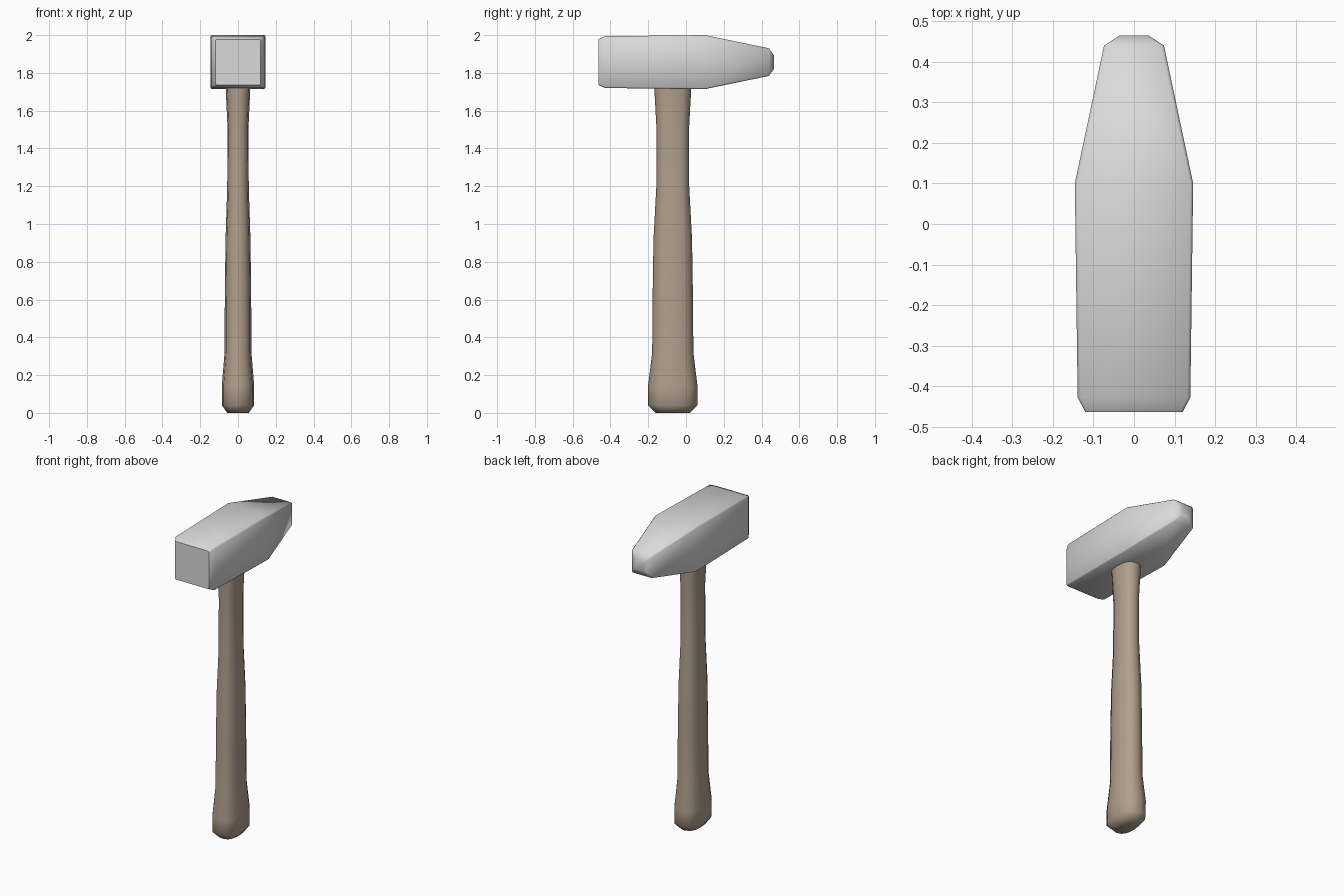
import bpy, bmesh, math
from mathutils import Vector

cube = bpy.data.objects.get("Cube")
if cube:
    bpy.data.objects.remove(cube, do_unlink=True)


def material(name, rgb):
    mat = bpy.data.materials.new(name)
    mat.use_nodes = True
    mat.diffuse_color = (*rgb, 1)
    bsdf = next(n for n in mat.node_tree.nodes if n.type == 'BSDF_PRINCIPLED')
    bsdf.inputs["Base Color"].default_value = (*rgb, 1)
    return mat


def loft(name, rings, mat, angle):
    """Skin a list of closed rings and cap both ends."""
    bm = bmesh.new()
    loops = [[bm.verts.new(p) for p in ring] for ring in rings]
    for a, b in zip(loops, loops[1:]):
        n = len(a)
        for i in range(n):
            j = (i + 1) % n
            bm.faces.new((a[i], a[j], b[j], b[i]))
    bm.faces.new(loops[0])
    bm.faces.new(loops[-1])
    bmesh.ops.recalc_face_normals(bm, faces=bm.faces)
    mesh = bpy.data.meshes.new(name)
    bm.to_mesh(mesh)
    bm.free()
    mesh.materials.append(mat)
    obj = bpy.data.objects.new(name, mesh)
    bpy.context.collection.objects.link(obj)
    bpy.ops.object.select_all(action='DESELECT')
    obj.select_set(True)
    bpy.context.view_layer.objects.active = obj
    bpy.ops.object.shade_smooth_by_angle(angle=math.radians(angle))
    return obj


steel = material("light_steel", (0.70, 0.70, 0.70))
wood = material("brown_wood", (0.44, 0.35, 0.265))

# Head: square block tapering to a blunt peen, with fine chamfered edges
HEAD_Z, EDGE = 1.857, 0.007


def head_ring(y, hx, hz):
    corners = []
    for sx, sz in ((1, 1), (-1, 1), (-1, -1), (1, -1)):
        pair = [Vector((sx * hx, y, HEAD_Z + sz * (hz - EDGE))),
                Vector((sx * (hx - EDGE), y, HEAD_Z + sz * hz))]
        corners += pair if sx * sz > 0 else pair[::-1]
    return corners


head_sections = [(-0.464, 0.12, 0.121), (-0.428, 0.139, 0.137),
                 (0.1, 0.146, 0.143), (0.44, 0.074, 0.073),
                 (0.465, 0.036, 0.036)]
loft("hammer_head", [head_ring(*s) for s in head_sections], steel, 50)

# Handle: flattened oval grip flaring at the butt and under the head
HANDLE_Y, SIDES, POWER = -0.07, 12, 0.8


def handle_ring(z, hx, hy):
    ring = []
    for i in range(SIDES):
        a = 2 * math.pi * i / SIDES
        c, s = math.cos(a), math.sin(a)
        ring.append((math.copysign(abs(c) ** POWER, c) * hx,
                     HANDLE_Y + math.copysign(abs(s) ** POWER, s) * hy, z))
    return ring


handle_sections = [(0, 0.057, 0.09), (0.04, 0.085, 0.131),
                   (0.14, 0.086, 0.131), (0.32, 0.071, 0.109),
                   (0.6, 0.07, 0.107), (0.92, 0.066, 0.102),
                   (1.2, 0.057, 0.087), (1.52, 0.056, 0.087),
                   (1.74, 0.066, 0.099)]
loft("handle", [handle_ring(*s) for s in handle_sections], wood, 60)
